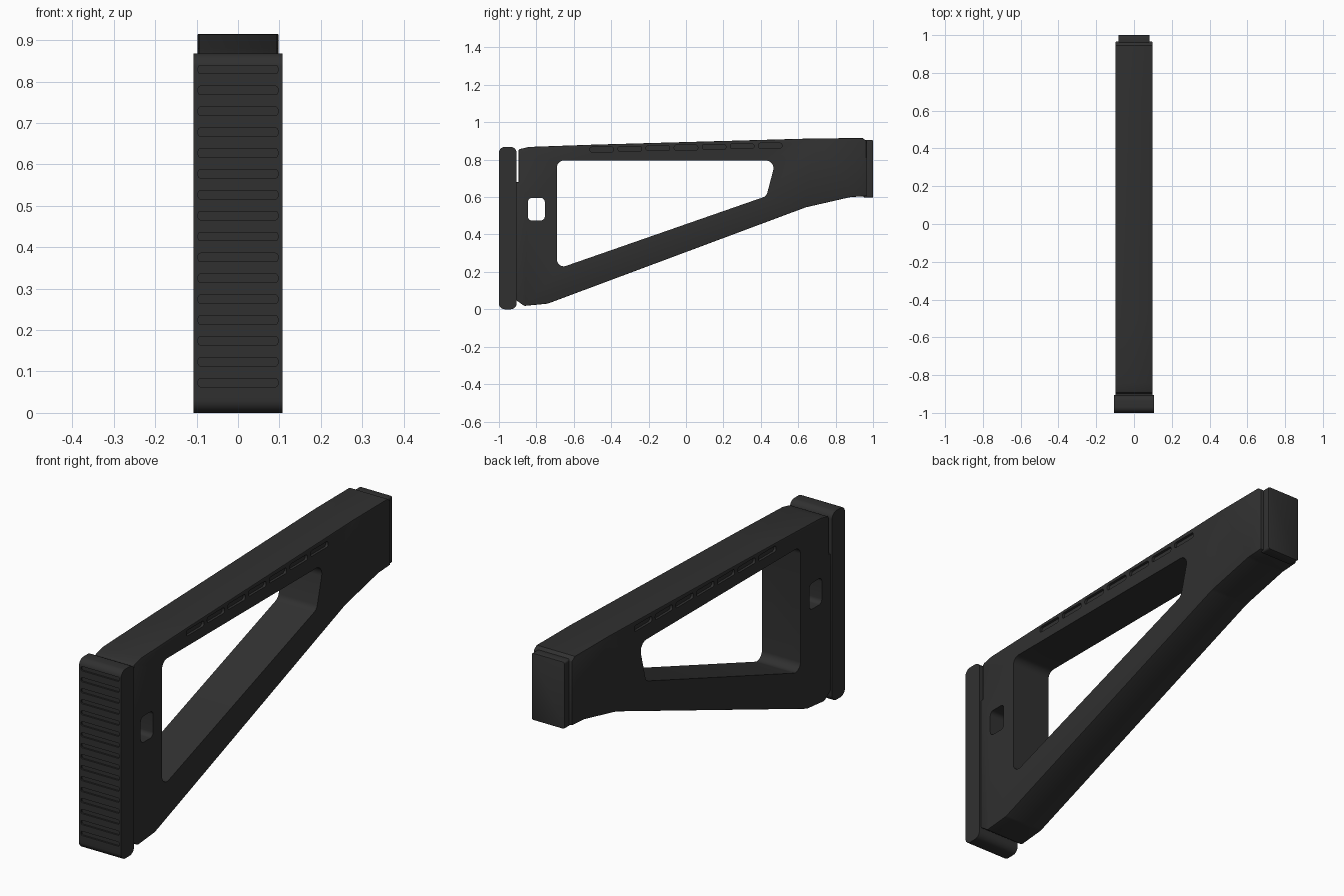
import bpy, bmesh, math
from mathutils import Vector

if "Cube" in bpy.data.objects:
    bpy.data.objects.remove(bpy.data.objects["Cube"])

mat = bpy.data.materials.new("matte black")
mat.diffuse_color = (0.03, 0.03, 0.03, 1)
mat.use_nodes = True
mat.node_tree.nodes["Principled BSDF"].inputs["Base Color"].default_value = mat.diffuse_color


def rounded(points, steps=5):
    """Round each (a, b, radius) corner of a closed outline."""
    out = []
    n = len(points)
    for i, (a, b, r) in enumerate(points):
        p = Vector((a, b))
        if r == 0:
            out.append(p)
            continue
        d0 = (Vector(points[i - 1][:2]) - p).normalized()
        d1 = (Vector(points[(i + 1) % n][:2]) - p).normalized()
        half = d0.angle(d1) / 2
        t = r / math.tan(half)
        c = p + (d0 + d1).normalized() * (r / math.sin(half))
        s, e = p + d0 * t - c, p + d1 * t - c
        for k in range(steps + 1):
            v = s.lerp(e, k / steps).normalized() * r
            out.append(c + v)
    return out


def prism(bm, outline, lo, hi, axis="x"):
    """Extrude an outline along x (outline in y, z) or y (outline in x, z)."""
    def place(p, d):
        return (d, p.x, p.y) if axis == "x" else (p.x, d, p.y)
    a = [bm.verts.new(place(p, lo)) for p in outline]
    b = [bm.verts.new(place(p, hi)) for p in outline]
    bm.faces.new(a)
    bm.faces.new(b[::-1])
    n = len(a)
    for i in range(n):
        j = (i + 1) % n
        bm.faces.new((a[j], a[i], b[i], b[j]))


def box(a0, a1, b0, b1, r):
    return rounded([(a0, b0, r), (a1, b0, r), (a1, b1, r), (a0, b1, r)])


def finish(name, bm):
    bmesh.ops.recalc_face_normals(bm, faces=bm.faces)
    me = bpy.data.meshes.new(name)
    bm.to_mesh(me)
    bm.free()
    me.materials.append(mat)
    ob = bpy.data.objects.new(name, me)
    bpy.context.collection.objects.link(ob)
    return ob


def modify(ob, cutter=None, bevel=0):
    """Soften the edges, cut the openings, then shade by angle."""
    bpy.ops.object.select_all(action="DESELECT")
    bpy.context.view_layer.objects.active = ob
    ob.select_set(True)
    if bevel:
        m = ob.modifiers.new("soft edges", "BEVEL")
        m.width, m.segments, m.limit_method = bevel, 2, "ANGLE"
        m.angle_limit = math.radians(50)
        bpy.ops.object.modifier_apply(modifier=m.name)
    if cutter:
        m = ob.modifiers.new("cut", "BOOLEAN")
        m.object, m.operation, m.solver = cutter, "DIFFERENCE", "EXACT"
        bpy.ops.object.modifier_apply(modifier=m.name)
        bpy.data.objects.remove(cutter)
    bpy.ops.object.shade_smooth_by_angle(angle=math.radians(30))


# Stock body: side outline
W = 0.098
bm = bmesh.new()
prism(bm, rounded([
    (-0.91, 0.05, 0), (-0.865, 0.018, 0.02), (-0.74, 0.03, 0.05),
    (0.64, 0.545, 0.1), (0.88, 0.6, 0.1), (0.965, 0.605, 0),
    (0.965, 0.9, 0), (0.945, 0.915, 0), (0.7, 0.914, 0), (-0.5, 0.88, 0),
    (-0.84, 0.868, 0), (-0.895, 0.855, 0.01), (-0.895, 0.68, 0),
    (-0.91, 0.68, 0)]), -W, W)
body = finish("stock_body", bm)

# Body openings: large triangular hole, sling window, side slots
bm = bmesh.new()
prism(bm, rounded([(-0.69, 0.215, 0.035), (0.43, 0.605, 0.035),
                   (0.48, 0.795, 0.04), (-0.69, 0.795, 0.035)]), -0.3, 0.3)
prism(bm, box(-0.845, -0.755, 0.475, 0.595, 0.02), -0.3, 0.3)
for i in range(7):
    y, z = -0.45 + 0.15 * i, 0.854 + 0.0035 * i
    slot = box(y - 0.063, y + 0.063, z - 0.013, z + 0.013, 0.01)
    for side in (-1, 1):
        lo, hi = sorted((side * (W - 0.012), side * (W + 0.05)))
        prism(bm, slot, lo, hi)
modify(body, finish("body_cutter", bm), bevel=0.004)

# Butt pad with rounded ends and a ladder of shallow grooves
bm = bmesh.new()
prism(bm, box(-1.0, -0.906, 0.0, 0.868, 0.03), -0.107, 0.107)
pad = finish("butt_pad", bm)
bm = bmesh.new()
for i in range(16):
    z = 0.073 + 0.0504 * i
    prism(bm, box(-0.096, 0.096, z - 0.01, z + 0.01, 0.005), -1.1, -0.992, "y")
modify(pad, finish("pad_cutter", bm))

# End cap where the stock meets the receiver
bm = bmesh.new()
prism(bm, box(-0.083, 0.083, 0.597, 0.904, 0.008), 0.95, 1.0, "y")
modify(finish("end_cap", bm), bevel=0.003)
